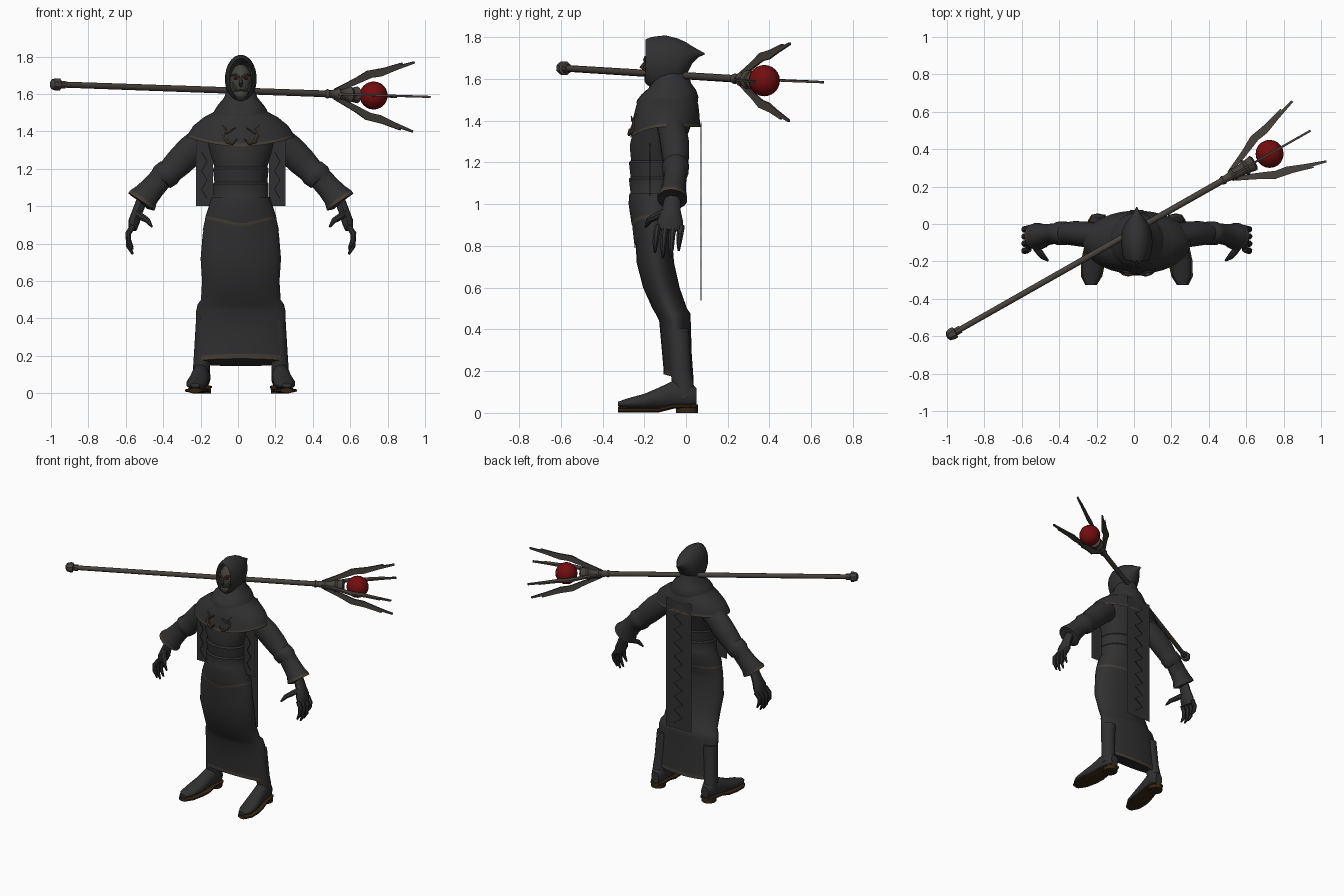
import bpy, bmesh, math
from mathutils import Vector

cube = bpy.data.objects.get("Cube")
if cube:
    bpy.data.objects.remove(cube)

C = 0.015  # middle of the figure in x


def material(name, r, g, b):
    m = bpy.data.materials.new(name)
    m.use_nodes = True
    m.diffuse_color = (r, g, b, 1)
    bsdf = m.node_tree.nodes["Principled BSDF"]
    bsdf.inputs["Base Color"].default_value = (r, g, b, 1)
    bsdf.inputs["Roughness"].default_value = 0.8
    return m


CLOTH = material("charcoal cloth", .030, .030, .032)
TRIM = material("dull bronze", .062, .047, .034)
GREY = material("faded grey", .046, .046, .046)
SKIN = material("ashen skin", .060, .055, .045)
WOOD = material("staff wood", .065, .054, .045)
RED = material("deep red", .17, .004, .005)
SOLE = material("brown leather", .036, .019, .007)


def finish(name, bm, mats, angle=40):
    bmesh.ops.recalc_face_normals(bm, faces=bm.faces)
    me = bpy.data.meshes.new(name)
    bm.to_mesh(me)
    bm.free()
    ob = bpy.data.objects.new(name, me)
    bpy.context.collection.objects.link(ob)
    for m in mats:
        me.materials.append(m)
    bpy.ops.object.select_all(action='DESELECT')
    ob.select_set(True)
    bpy.context.view_layer.objects.active = ob
    bpy.ops.object.shade_smooth_by_angle(angle=math.radians(angle))
    return ob


def tube(name, pts, radii, mat, ref=(0, 1, 0), axis=None, n=12, trim=(), shift=None, caps=True):
    """Skin elliptical rings along pts; rows listed in trim take the bronze colour."""
    bm, rings, ref = bmesh.new(), [], Vector(ref)
    pts = [Vector(p) for p in pts]
    for i, p in enumerate(pts):
        t = Vector(axis) if axis else pts[min(i + 1, len(pts) - 1)] - pts[max(i - 1, 0)]
        u = ref.cross(t).normalized()
        v = t.cross(u).normalized()
        r = radii[i] if isinstance(radii[i], tuple) else (radii[i], radii[i])
        ring = []
        for k in range(n):
            a = 2 * math.pi * (k + .5) / n
            co = p + u * r[0] * math.cos(a) + v * r[1] * math.sin(a)
            if shift:
                co.z += shift(i, math.cos(a), math.sin(a))
            ring.append(bm.verts.new(co))
        rings.append(ring)
    for i in range(len(rings) - 1):
        for k in range(n):
            j = (k + 1) % n
            f = bm.faces.new((rings[i][k], rings[i][j], rings[i + 1][j], rings[i + 1][k]))
            f.material_index = 1 if i in trim else 0
    if caps:
        bm.faces.new(rings[0])
        bm.faces.new(rings[-1])
    return finish(name, bm, (mat, TRIM))


def loft(name, rows, mat, n=32, **kw):
    """Upright body of ellipses: rows of (z, centre y, half width, half depth)."""
    return tube(name, [(C, y, z) for z, y, _, _ in rows], [(a, b) for _, _, a, b in rows],
                mat, axis=(0, 0, 1), n=n, **kw)


def ball(name, loc, size, mat):
    bm = bmesh.new()
    bmesh.ops.create_uvsphere(bm, u_segments=20, v_segments=12, radius=1)
    for v in bm.verts:
        v.co = Vector(loc) + Vector(size) * v.co
    return finish(name, bm, (mat,))


def plate(name, x0, x1, z0, z1, y, mat):
    """Thin hanging cloth with an inset border and a zigzag on its outer face."""
    bm = bmesh.new()
    vs = [bm.verts.new((x, y, z)) for x, z in ((x0, z0), (x1, z0), (x1, z1), (x0, z1))]
    face = bm.faces.new(vs)
    bmesh.ops.solidify(bm, geom=[face], thickness=.008)
    big = [f for f in bm.faces if abs(f.normal.y) > .9]
    for f in bmesh.ops.inset_individual(bm, faces=big, thickness=.008)["faces"]:
        f.material_index = 1
    finish(name, bm, (mat, GREY))
    out = 1 if y > 0 else -1
    steps = int((z1 - z0) / .05)
    mid, amp = (x0 + x1) / 2, (x1 - x0) * .16
    zig = [(mid + amp * (-1) ** k, y + out * .008, z0 + .04 + k * .05) for k in range(steps - 1)]
    tube(name + "_pattern", zig, [.003] * len(zig), GREY, n=4)


def front_v(amount):
    """Drop the front of chosen rows into a V."""
    return lambda i, c, s: -amount[i] * max(0, 1 - abs(c) * 1.15) * (s < 0)


# Robe: skirt, torso wraps, belt
loft("skirt", [(.165, -.035, .25, .072), (.19, -.036, .249, .072), (.30, -.045, .243, .073),
               (.44, -.053, .24, .076), (.475, -.062, .232, .084), (.50, -.078, .214, .083),
               (.60, -.118, .208, .088), (.72, -.147, .216, .09), (.85, -.155, .205, .088),
               (.95, -.155, .185, .10), (1.0, -.15, .165, .118)], CLOTH, trim=(0,),
     shift=lambda i, c, s: -.02 * s if i < 3 else 0)
loft("torso", [(.95, -.155, .183, .105), (1.04, -.15, .155, .122), (1.05, -.15, .148, .116),
               (1.12, -.15, .15, .124), (1.13, -.15, .142, .116), (1.20, -.148, .15, .126),
               (1.21, -.146, .142, .118), (1.28, -.14, .165, .13), (1.42, -.10, .21, .14)], CLOTH)
loft("belt_wrap", [(.93, -.155, .192, .104), (.945, -.155, .19, .107), (1.03, -.15, .162, .126),
                   (1.05, -.15, .156, .122)], CLOTH, trim=(0,), shift=front_v([.04, .04, .03, .0]), caps=False)
loft("lower_wrap", [(.87, -.155, .205, .09), (.93, -.155, .192, .102), (.97, -.153, .182, .108)],
     CLOTH, shift=front_v([.10, .05, 0]), caps=False)

# Shoulder mantle, its bronze hem dropping at the front
loft("mantle", [(1.55, -.08, .085, .10), (1.52, -.085, .115, .13), (1.475, -.09, .20, .15),
                (1.43, -.095, .255, .16), (1.385, -.098, .284, .166), (1.37, -.098, .288, .17)],
     CLOTH, trim=(4,), caps=False,
     shift=lambda i, c, s: -(0, 0, .005, .02, .05, .05)[i] * max(0, -s) ** 2)
loft("cowl", [(1.63, -.075, .072, .085), (1.58, -.08, .09, .105), (1.545, -.085, .12, .135),
              (1.515, -.088, .14, .148), (1.49, -.09, .15, .148)], CLOTH, caps=False,
     shift=front_v([.06, .04, .03, .02, .01]))

# Chest ornament of two mirrored curls
for s, side in ((1, "left"), (-1, "right")):
    curl = [(.02, 1.36), (.045, 1.335), (.075, 1.345), (.09, 1.38), (.08, 1.41), (.10, 1.43)]
    tube(side + "_chest_curl", [(C + s * x, -.278 + (z - 1.33) * .22 + x * x * 2.2, z) for x, z in curl],
         [.004, .009, .011, .011, .008, .003], TRIM, n=6)
    tube(side + "_chest_spur", [(C + s * .03, -.262, 1.42), (C + s * .06, -.255, 1.40), (C + s * .085, -.25, 1.385)],
         [.003, .008, .004], TRIM, n=6)

# Hanging cloth panels
plate("back_panel", C - .105, C + .105, .50, 1.46, .064, CLOTH)
plate("left_front_panel", C + .15, C + .24, 1.0, 1.37, -.165, CLOTH)
plate("right_front_panel", C - .24, C - .15, 1.0, 1.37, -.165, CLOTH)

# Hood with swept back point
hood = [(-.195, 1.685, .062, .105), (-.165, 1.68, .077, .122), (-.10, 1.68, .085, .13),
        (-.04, 1.68, .08, .115), (0, 1.695, .064, .082), (.03, 1.715, .04, .042), (.06, 1.722, .018, .018),
        (.09, 1.72, .003, .003)]
tube("hood", [(C, y, z) for y, z, _, _ in hood], [(a, b) for _, _, a, b in hood], CLOTH,
     ref=(0, 0, 1), axis=(0, 1, 0), n=24, caps=False)

# Face
ball("head", (C, -.13, 1.665), (.06, .07, .095), SKIN)
ball("jaw", (C, -.155, 1.60), (.042, .045, .04), SKIN)
tube("nose", [(C, -.19, 1.69), (C, -.212, 1.655), (C, -.195, 1.643)], [.006, .012, .008], SKIN, n=8)
tube("mouth", [(C - .024, -.188, 1.615), (C, -.201, 1.62), (C + .024, -.188, 1.615)], [.002, .004, .002], CLOTH, n=6)
tube("neck", [(C, -.09, 1.5), (C, -.11, 1.62)], [.055, .05], SKIN)

for s, side in ((1, "left"), (-1, "right")):
    def P(x, y, z):
        return (C + s * x, y, z)

    ball(side + "_eye", P(.026, -.19, 1.683), (.013, .009, .006), RED)
    tube(side + "_brow", [P(.006, -.2, 1.69), P(.028, -.195, 1.703), P(.05, -.165, 1.70)], [.006, .008, .004], SKIN, n=6)
    tube(side + "_cheek", [P(.045, -.17, 1.665), P(.035, -.185, 1.64), P(.025, -.185, 1.615)], [.006, .009, .005], SKIN, n=6)

    # Sleeve with folds, bracer and flared cuff
    arm = [(.18, -.07, 1.37, .08), (.27, -.055, 1.295, .082), (.33, -.05, 1.235, .078), (.375, -.05, 1.19, .07),
           (.385, -.05, 1.18, .076), (.42, -.05, 1.155, .074), (.43, -.05, 1.145, .064), (.47, -.055, 1.10, .066),
           (.505, -.06, 1.06, .072), (.525, -.065, 1.035, .084), (.532, -.066, 1.023, .085), (.535, -.066, 1.02, .05)]
    tube(side + "_sleeve", [P(*a[:3]) for a in arm], [(a[3], a[3] * .85) for a in arm], CLOTH, n=16, trim=(9,))

    # Hand with bent fingers
    tube(side + "_palm", [P(.53, -.065, 1.03), P(.553, -.07, .97), P(.57, -.075, .92), P(.578, -.08, .875)],
         [(.03, .038), (.03, .045), (.032, .062), (.022, .06)], CLOTH, n=10)
    for k in range(4):
        y, reach = -.135 + k * .038, (.0, .025, .02, -.01)[k]
        tube(side + "_finger_%d" % (k + 1),
             [P(.575, y, .895), P(.602, y - .008, .855), P(.60, y - .012, .81 - reach),
              P(.578, y - .014, .768 - reach)], [.016, .017, .014, .006], CLOTH, n=8)
    tube(side + "_thumb", [P(.555, -.10, .96), P(.525, -.145, .94), P(.50, -.175, .925), P(.475, -.195, .89)],
         [.02, .019, .016, .006], CLOTH, n=8)

    # Boots
    tube(side + "_boot_shaft", [P(.19, -.04, .40), P(.205, -.025, .2), P(.21, -.015, .14), P(.212, -.01, .07)],
         [(.05, .055), (.047, .05), (.046, .052), (.048, .056)], CLOTH, n=16)
    foot = [(.05, .205, .075, .03, .045), (.02, .208, .085, .046, .065), (-.06, .215, .088, .049, .068),
            (-.13, .223, .07, .053, .052), (-.20, .233, .055, .058, .037), (-.28, .242, .046, .05, .024),
            (-.325, .245, .042, .025, .012)]
    tube(side + "_boot", [P(x, y, z) for y, x, z, _, _ in foot], [(a, b) for *_, a, b in foot], CLOTH,
         ref=(0, 0, 1), axis=(0, 1, 0), n=16)
    tube(side + "_sole", [P(x, y, .033 - .018 * (y < -.1)) for y, x, *_ in foot],
         [(a * 1.12 + .006, .014) for *_, a, b in foot], SOLE, ref=(0, 0, 1), axis=(0, 1, 0), n=8)
    tube(side + "_heel", [P(.209, .005, 0), P(.209, .005, .04)], [(.05, .052)] * 2, SOLE, axis=(0, 0, 1), n=14)

# Staff: shaft, knob, collar, orb and four claws around it
ORB = Vector((.725, .375, 1.592))
U = (ORB - Vector((-.985, -.595, 1.652))).normalized()
SIDE = U.cross(Vector((0, 0, 1))).normalized()
UP = SIDE.cross(U)


def staff_part(name, rows, n=10):
    tube(name, [ORB + U * t for t, _ in rows], [r for _, r in rows], WOOD, ref=UP, axis=U, n=n)


staff_part("staff_shaft", [(-1.97, .016), (-.2, .018)])
staff_part("staff_knob", [(-1.985, .012), (-1.975, .028), (-1.95, .035), (-1.935, .034), (-1.93, .022), (-1.90, .022)], 8)
staff_part("staff_collar", [(-.30, .018), (-.285, .026), (-.27, .02), (-.23, .026), (-.22, .036), (-.205, .028),
                            (-.16, .036), (-.15, .048), (-.135, .038), (-.10, .045), (-.09, .03)])
ball("staff_orb", ORB, (.075, .075, .075), RED)
for k, d in enumerate((UP, SIDE, -UP, -SIDE)):
    cross = U.cross(d)

    def blade(name, path, widths):
        tube(name, [ORB + U * t + d * r for t, r in path], [(w, .008) for w in widths], WOOD, ref=cross, n=4)

    blade("claw_%d" % (k + 1), [(-.24, .02), (-.14, .06), (-.07, .092), (-.02, .108), (.04, .115), (.13, .15), (.245, .185)],
          [.012, .022, .026, .02, .017, .016, .008])
    blade("claw_barb_%d" % (k + 1), [(-.12, .08), (-.04, .12), (.06, .14), (.17, .178)], [.008, .016, .014, .005])
